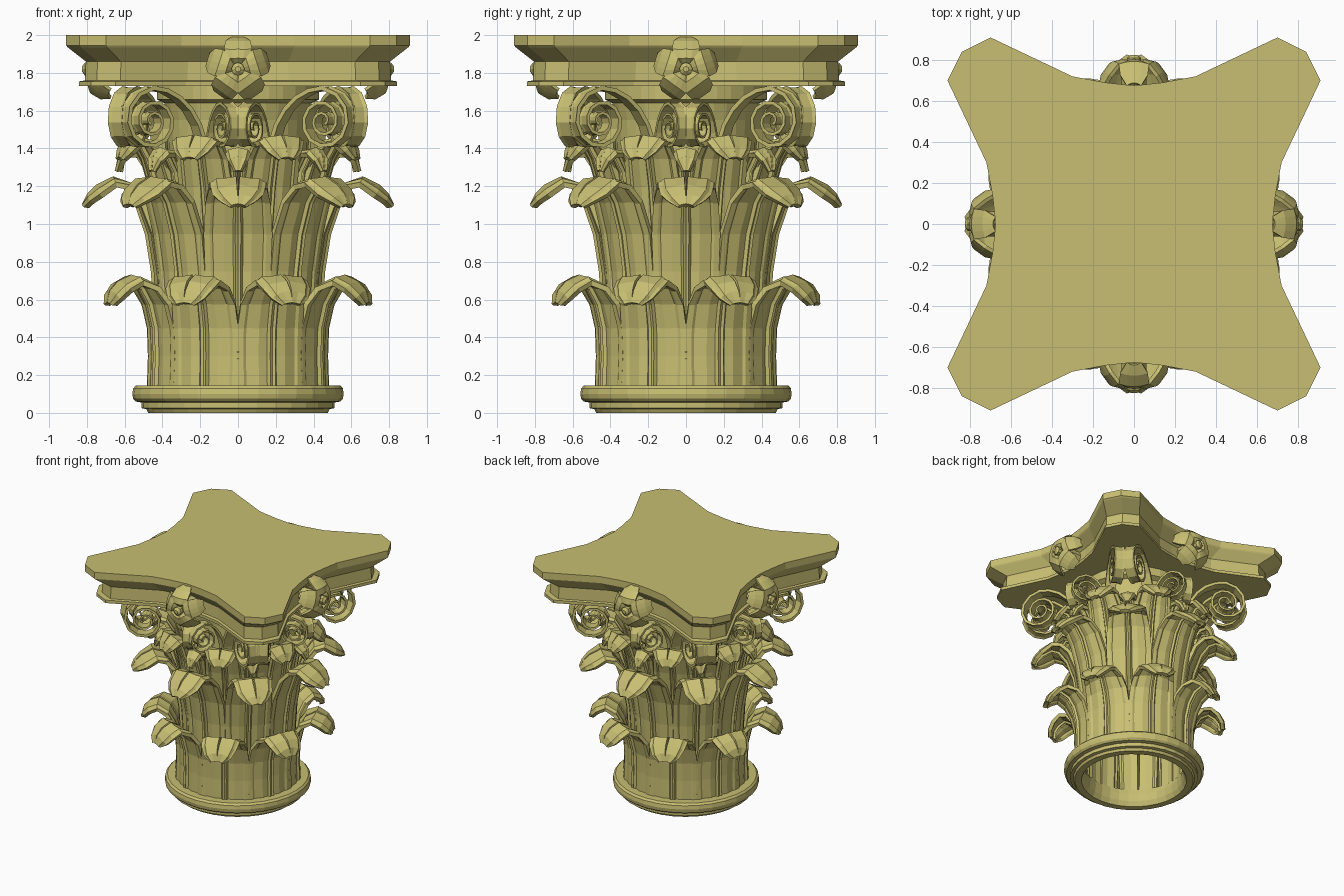
import bpy, bmesh
from math import sin, cos, pi, sqrt

if "Cube" in bpy.data.objects:
    bpy.data.objects.remove(bpy.data.objects["Cube"])

def make(name, verts, faces, thick=0):
    me = bpy.data.meshes.new(name)
    me.from_pydata(verts, [], faces)
    bm = bmesh.new()
    bm.from_mesh(me)
    bmesh.ops.recalc_face_normals(bm, faces=bm.faces)
    bm.to_mesh(me)
    bm.free()
    ob = bpy.data.objects.new(name, me)
    bpy.context.collection.objects.link(ob)
    ob.data.materials.append(stone)
    if thick:
        m = ob.modifiers.new("thickness", 'SOLIDIFY')
        m.thickness, m.offset = thick, 0
    return ob

def grid(rows, wrap_u=False, wrap_v=False):
    n, m = len(rows), len(rows[0])
    faces = [(i * m + j, i * m + (j + 1) % m,
              (i + 1) % n * m + (j + 1) % m, (i + 1) % n * m + j)
             for i in range(n if wrap_u else n - 1)
             for j in range(m if wrap_v else m - 1)]
    return [p for r in rows for p in r], faces

def polar(a, u, v, z):
    return (u * cos(a) - v * sin(a), u * sin(a) + v * cos(a), z)

def lathe(name, prof, closed, seg=32):
    rows = [[polar(2 * pi * j / seg, r, 0, z) for j in range(seg)] for r, z in prof]
    return make(name, *grid(rows, closed, True))

stone = bpy.data.materials.new("stone")
stone.diffuse_color = (0.58, 0.52, 0.17, 1)
stone.use_nodes = True
stone.node_tree.nodes["Principled BSDF"].inputs["Base Color"].default_value = stone.diffuse_color

# Base moulding (hollow ring) and bell core
lathe("base_ring", [(.42, 0), (.475, 0), (.485, .02), (.51, .025), (.51, .055), (.54, .06),
                    (.555, .075), (.56, .1), (.555, .13), (.54, .145), (.40, .145), (.39, .1), (.40, .04)], True)
lathe("bell", [(.37, .8), (.37, 1.3), (.375, 1.55), (.39, 1.64), (.43, 1.66), (.43, 1.74)], False)

# Acanthus leaves: profile points are (radius, height, half width, side droop)
COLS = [(-1, .008), (-.85, .006), (-.76, -.004), (-.4, .002), (-.1, -.004), (-.06, .012)]
COLS += [(0, .004)] + [(-c, o) for c, o in reversed(COLS)]

def leaf(name, prof, a, thick=.03):
    rows = []
    for i, (r, z, w, d) in enumerate(prof):
        p, q = prof[max(i - 1, 0)], prof[min(i + 1, len(prof) - 1)]
        dr, dz = q[0] - p[0], q[1] - p[1]
        L = sqrt(dr * dr + dz * dz)
        row = []
        for c, o in COLS:
            v = c * w
            u = sqrt(r * r - v * v) + o * dz / L
            row.append(polar(a, u, v, z - d * c * c - o * dr / L))
        rows.append(row)
    make(name, *grid(rows), thick)

LOWER = [(.46, .14, .18, 0), (.455, .3, .182, 0), (.46, .45, .182, 0), (.49, .58, .178, .0),
         (.54, .67, .165, .01), (.615, .715, .145, .02), (.68, .685, .13, .03),
         (.72, .64, .10, .035), (.735, .58, .05, .01)]
MIDDLE = [(.42, .14, .15, 0), (.42, .5, .16, 0), (.435, .75, .17, 0), (.467, .95, .178, 0),
          (.525, 1.12, .17, 0), (.59, 1.21, .155, .01), (.66, 1.235, .145, .02),
          (.74, 1.195, .13, .04), (.785, 1.15, .09, .03), (.81, 1.1, .04, .01)]
UPPER = [(.41, .6, .14, 0), (.42, 1.0, .15, 0), (.455, 1.2, .15, 0), (.50, 1.35, .145, 0),
         (.55, 1.435, .135, .01), (.61, 1.455, .125, .02), (.65, 1.41, .09, .03), (.67, 1.35, .04, .01)]
BUD = [(.43, 1.1, .05, 0), (.46, 1.28, .06, 0), (.52, 1.37, .065, 0),
       (.58, 1.39, .06, .02), (.62, 1.35, .045, .02), (.635, 1.28, .012, 0)]
for k in range(8):
    on, off = k * pi / 4, (k + .5) * pi / 4
    leaf("lower_leaf", LOWER, off)
    leaf("middle_leaf", MIDDLE, on)
    leaf("upper_leaf", UPPER, off)
    leaf("bud_leaf", BUD, on)

# Scrolls: a stem rises from the bell and coils outward, in converging pairs
def scroll(name, a, side, start, centre, zc, R, width, turns=2.4):
    du, dv = centre[0] - start[0], centre[1] - start[1]
    L = sqrt(du * du + dv * dv)
    du, dv = du / L, dv / L
    path = []
    for i in range(6):                       # stem, quarter ellipse up to the crest
        t = i / 6 * pi / 2
        path.append((L * (1 - cos(t)), 1.33 + (zc + R - 1.33) * sin(t), 0))
    n = int(turns * 12)
    for i in range(n + 1):                   # coil
        f = i / n
        t, r = f * turns * 2 * pi, R * (1 - .88 * f ** .8)
        path.append((L + r * sin(t), zc + r * cos(t), f))
    rows = []
    for i, (s, z, f) in enumerate(path):
        p, q = path[max(i - 1, 0)], path[min(i + 1, len(path) - 1)]
        ds, dz = q[0] - p[0], q[1] - p[1]
        m = sqrt(ds * ds + dz * dz)
        h = (.012 - .005 * f) * R / .18
        w = width * (1 - .1 * f)
        row = []
        for x, y in ((-w, -h), (w, -h), (w, h), (.6 * w, h * .2), (-.6 * w, h * .2), (-w, h)):
            ss, zz = s - y * dz / m, z + y * ds / m
            row.append(polar(a, start[0] + du * ss - dv * x,
                             side * (start[1] + dv * ss + du * x), zz))
        rows.append(row)
    v, fcs = grid(rows, False, True)
    e = len(v)
    fcs += [tuple(range(6)), tuple(range(e - 6, e))]
    make(name, v, fcs)

for k in range(4):
    for s in (-1, 1):
        scroll("corner_volute", (k + .5) * pi / 2, s, (.42, .16), (.735, .075), 1.545, .175, .043)
        scroll("centre_helix", k * pi / 2, s, (.40, .14), (.56, .062), 1.51, .13, .036)

# Abacus: concave-sided slab with moulded edge
side = [(.91, -.70), (.72, -.30), (.69, -.14), (.675, 0), (.69, .14), (.72, .30), (.91, .70), (.84, .84)]
plan = [polar(k * pi / 2, u, v, 0) for k in range(4) for u, v in side]
rows = [[(x * s, y * s, z) for x, y, _ in plan] for s, z in
        ((.925, 1.73), (.925, 1.755), (.89, 1.76), (.885, 1.86), (.92, 1.885), (.99, 1.935), (1, 1.945), (1, 2))]
v, f = grid(rows, False, True)
n = len(plan)
f += [tuple(range(n)), tuple(range(len(v) - n, len(v)))]
make("abacus", v, f)

# Flowers at the middle of each abacus side: petals curl back towards the slab
def flower(a):
    for k in range(5):
        b = pi / 2 + k * 2 * pi / 5
        rows = []
        for r, w, d in ((.025, .018, .765), (.06, .045, .795), (.10, .072, .785), (.14, .066, .735), (.16, .035, .685)):
            row = []
            for c in (-1, -.5, 0, .5, 1):
                q = c * w
                row.append(polar(a, d - .012 * c * c, r * cos(b) - q * sin(b),
                                 1.82 + r * sin(b) + q * cos(b)))
            rows.append(row)
        make("flower_petal", *grid(rows), .02)
    rows = [[polar(a, d, r * cos(j * pi / 4), 1.82 + r * sin(j * pi / 4)) for j in range(8)]
            for r, d in ((.06, .58), (.06, .74), (.035, .77), (.035, .81), (.015, .825))]
    v, f = grid(rows, False, True)
    make("flower_centre", v, f + [tuple(range(8)), tuple(range(32, 40))])

for k in range(4):
    flower(k * pi / 2)
